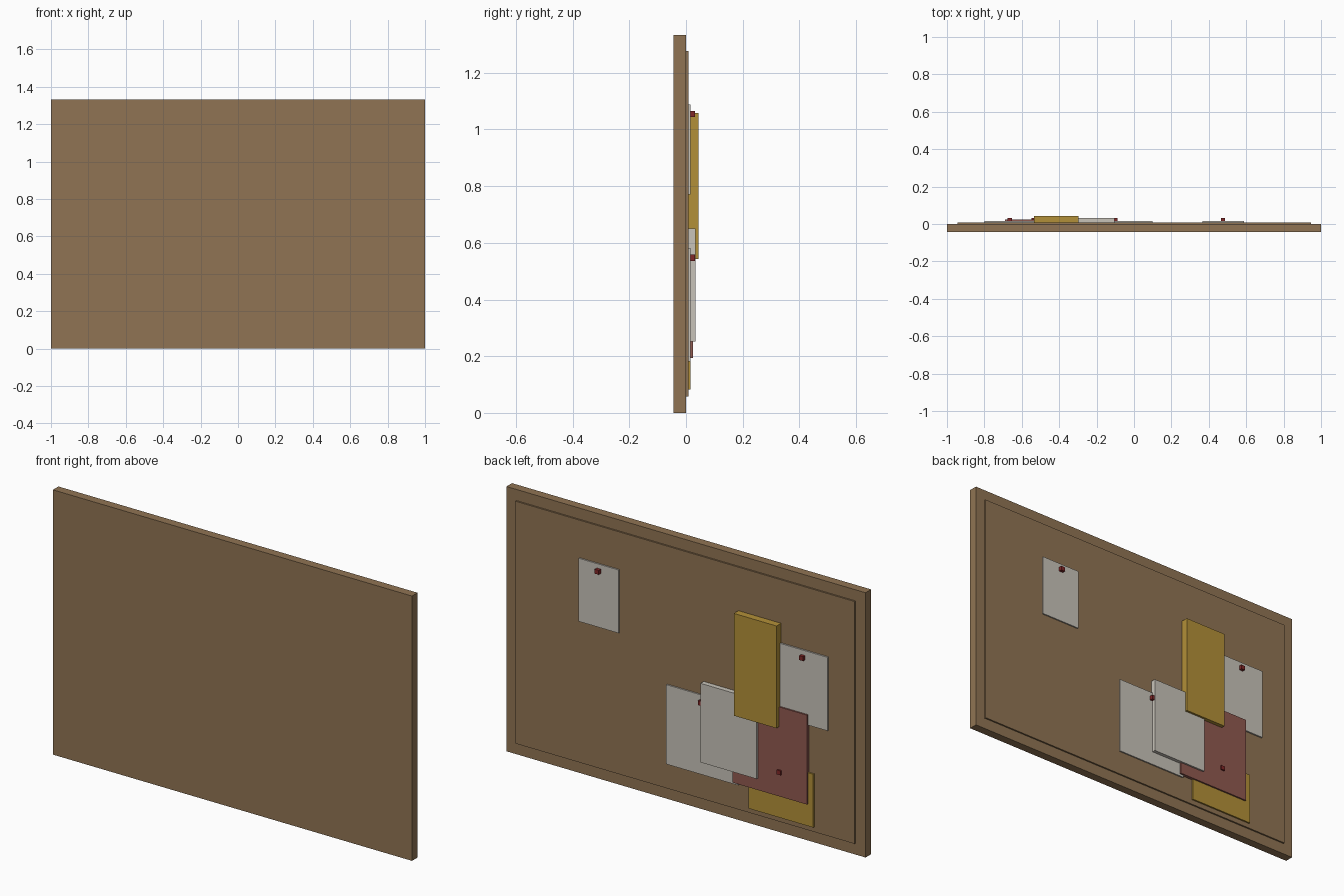
import bpy

if "Cube" in bpy.data.objects:
    bpy.data.objects.remove(bpy.data.objects["Cube"])


def material(name, rgb):
    m = bpy.data.materials.new(name)
    m.diffuse_color = (*rgb, 1)
    m.use_nodes = True
    m.node_tree.nodes["Principled BSDF"].inputs["Base Color"].default_value = m.diffuse_color
    return m


WOOD = material("wood", (0.28, 0.175, 0.087))
CORK = material("cork", (0.28, 0.175, 0.087))
WHITE = material("white_paper", (0.58, 0.55, 0.49))
YELLOW = material("yellow_paper", (0.45, 0.28, 0.04))
RED = material("red_paper", (0.28, 0.10, 0.08))
PIN = material("pin_red", (0.22, 0.02, 0.02))


def box(name, x, y, z, mat):
    """Box from (min, max) ranges on each axis."""
    bpy.ops.mesh.primitive_cube_add(size=1)
    o = bpy.context.object
    o.name = name
    lo, hi = zip(x, y, z)
    for v in o.data.vertices:
        v.co = [hi[i] if v.co[i] > 0 else lo[i] for i in range(3)]
    o.data.materials.append(mat)
    return o


# Backing board and slightly raised cork panel
box("board", (-1, 1), (-0.044, 0), (0, 1.333), WOOD)
box("cork_panel", (-0.945, 0.945), (-0.01, 0.008), (0.057, 1.277), CORK)

# Papers: name, x range, z range, outer y, material
PANEL_Y = 0.008
papers = [
    ("upper_note", (0.365, 0.587), (0.77, 1.088), 0.015, WHITE),
    ("side_note", (-0.80, -0.53), (0.59, 0.96), 0.016, WHITE),
    ("middle_note", (-0.30, 0.10), (0.182, 0.582), 0.015, WHITE),
    ("lower_yellow_note", (-0.72, -0.36), (0.082, 0.35), 0.016, YELLOW),
    ("red_sheet", (-0.69, -0.277), (0.193, 0.643), 0.024, RED),
    ("thick_white_pad", (-0.417, -0.104), (0.252, 0.65), 0.033, WHITE),
    ("tall_yellow_pad", (-0.535, -0.297), (0.543, 1.058), 0.044, YELLOW),
]
for name, x, z, y, mat in papers:
    box(name, x, (PANEL_Y, y), z, mat)

# Push pins
R = 0.011
for i, (x, z) in enumerate([(0.475, 1.055), (-0.664, 0.925), (-0.10, 0.547), (-0.538, 0.316)]):
    box(f"pin_{i + 1}", (x - R, x + R), (0.01, 0.032), (z - R, z + R), PIN)
